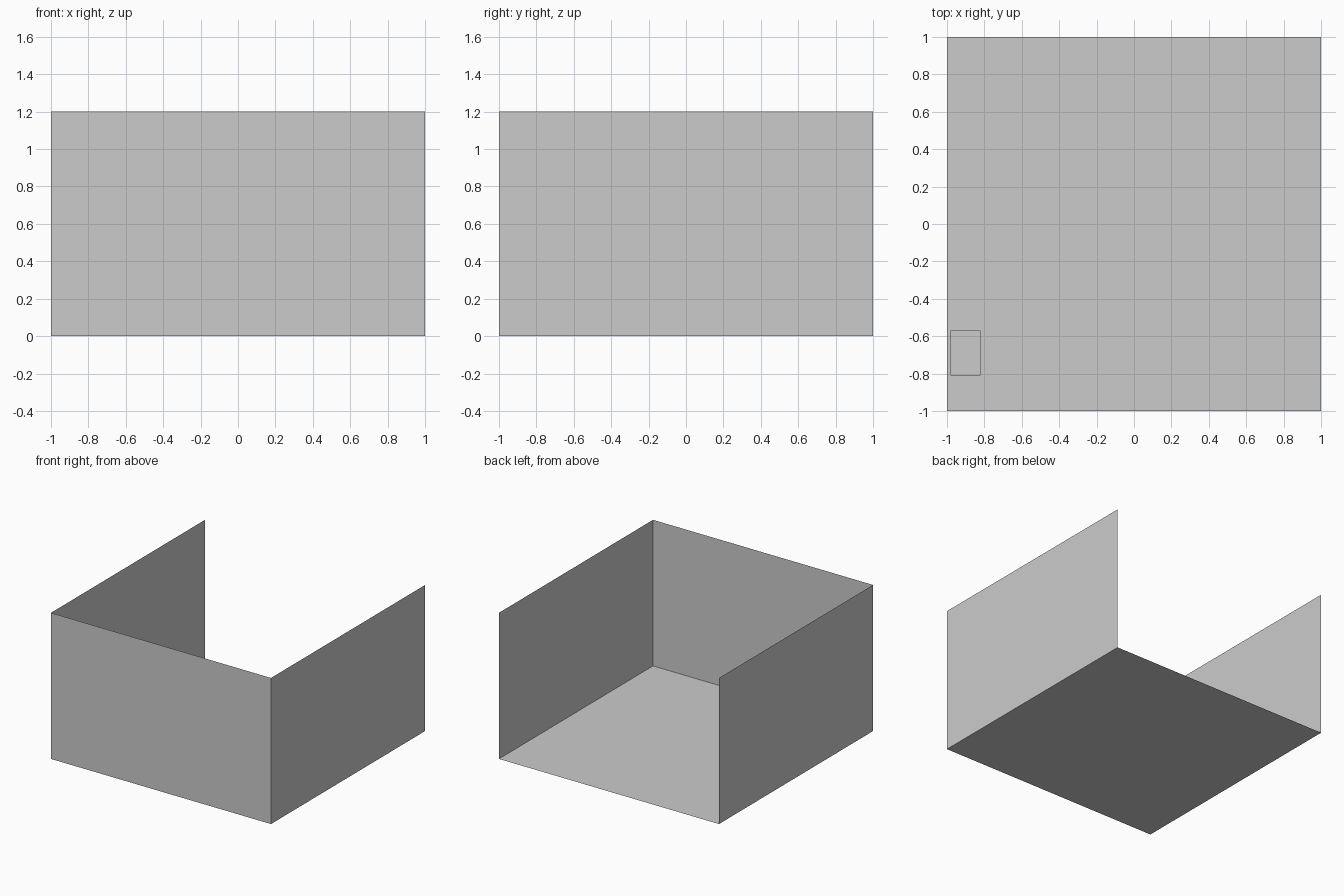
import bpy, bmesh

if "Cube" in bpy.data.objects:
    bpy.data.objects.remove(bpy.data.objects["Cube"])

HALF, HEIGHT = 1.0, 1.2


def add_object(name, bm):
    mesh = bpy.data.meshes.new(name)
    bm.to_mesh(mesh)
    bm.free()
    obj = bpy.data.objects.new(name, mesh)
    bpy.context.collection.objects.link(obj)
    return obj


def box(lo, hi):
    bm = bmesh.new()
    bmesh.ops.create_cube(bm, size=1)
    for v in bm.verts:
        v.co = [(a + b) / 2 + c * (b - a) for a, b, c in zip(lo, hi, v.co)]
    return bm


# Room shell: paper-thin floor and three walls, open at the top and back
room = box((-HALF, -HALF, 0), (HALF, HALF, HEIGHT))
room.normal_update()
openings = [f for f in room.faces if f.normal.z > 0.5 or f.normal.y > 0.5]
bmesh.ops.delete(room, geom=openings, context='FACES')
bmesh.ops.reverse_faces(room, faces=room.faces[:])
add_object("room_shell", room)

# Small cabinet standing beside the left wall
add_object("cabinet", box((-0.98, -0.81, 0), (-0.82, -0.57, 0.25)))
